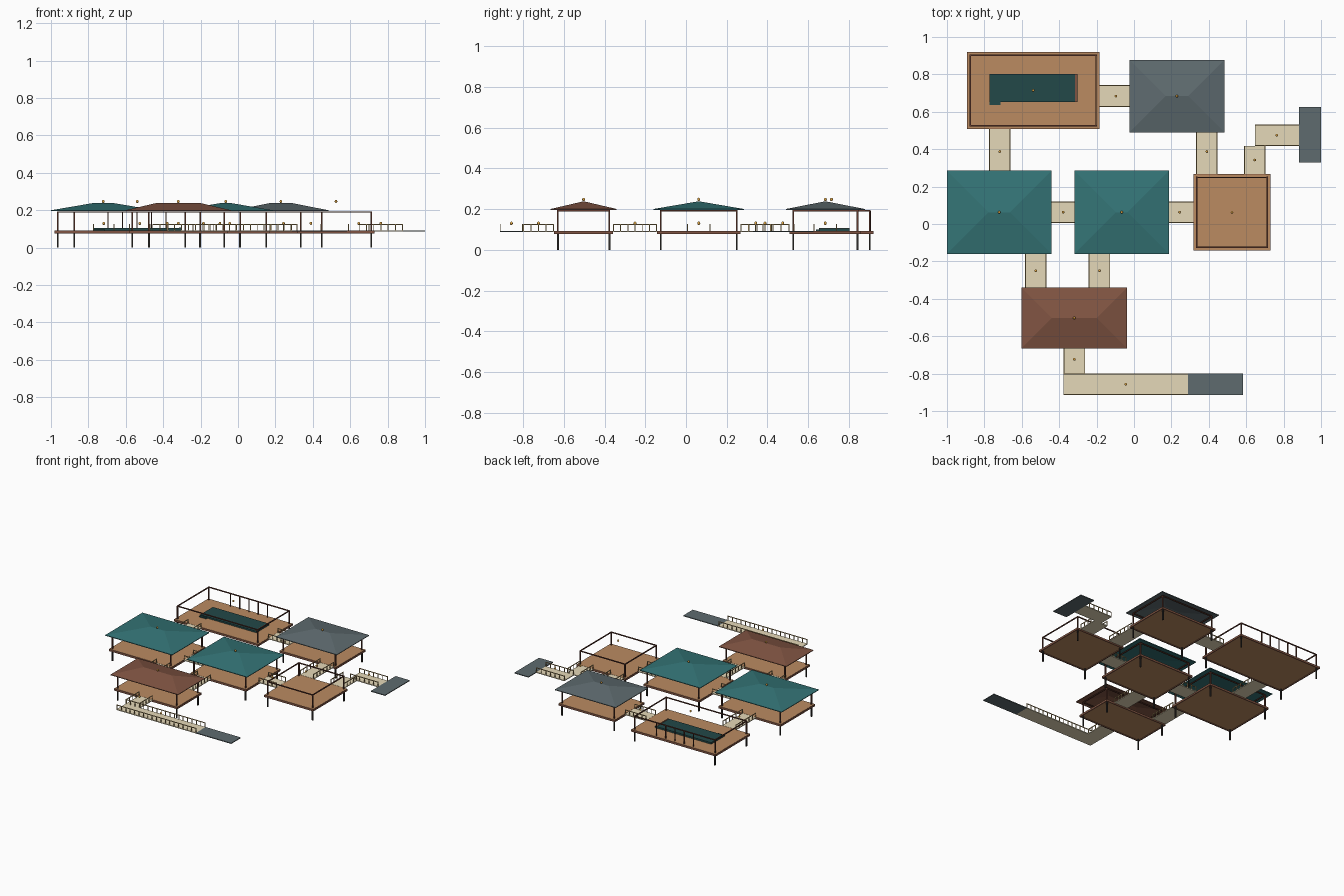
import bpy, bmesh
from mathutils import Matrix, Vector

if "Cube" in bpy.data.objects:
    bpy.data.objects.remove(bpy.data.objects["Cube"])


def material(name, rgb):
    lin = [((c / 255 + 0.055) / 1.055) ** 2.4 for c in rgb] + [1]
    m = bpy.data.materials.new(name)
    m.use_nodes = True
    m.diffuse_color = lin
    m.node_tree.nodes["Principled BSDF"].inputs["Base Color"].default_value = lin
    return m


TEAL = material("teal roof", (52, 116, 118))
RUST = material("red brown wood", (128, 84, 66))
SLATE = material("slate grey", (94, 107, 111))
PLANK = material("deck planks", (187, 139, 97))
BEAM = material("dark brown beam", (98, 58, 46))
STILT = material("charcoal stilt", (48, 45, 43))
WALK = material("pale walkway", (229, 217, 184))
RAIL = material("tan railing", (200, 172, 118))
POOL = material("deep green", (34, 72, 72))
GOLD = material("lamp gold", (232, 172, 72))

FLOOR = 0.093      # walking level
BEAM_Z = 0.19      # height of the top frame
RAIL_Z = 0.127     # height of the handrail


def finish(bm, name, mat):
    mesh = bpy.data.meshes.new(name)
    bm.normal_update()
    bm.to_mesh(mesh)
    bm.free()
    mesh.materials.append(mat)
    ob = bpy.data.objects.new(name, mesh)
    bpy.context.scene.collection.objects.link(ob)
    return ob


def add_box(bm, x0, x1, y0, y1, z0, z1):
    mid = Vector((x0 + x1, y0 + y1, z0 + z1)) / 2
    size = Matrix.Diagonal((x1 - x0, y1 - y0, z1 - z0, 1))
    bmesh.ops.create_cube(bm, size=1, matrix=Matrix.Translation(mid) @ size)


def boxes(name, mat, items):
    bm = bmesh.new()
    for it in items:
        add_box(bm, *it)
    return finish(bm, name, mat)


def ring(x0, x1, y0, y1, w, z0, z1):
    """Four bars around a rectangle, w wide, measured inwards."""
    return [(x0, x1, y0, y0 + w, z0, z1), (x0, x1, y1 - w, y1, z0, z1),
            (x0, x0 + w, y0 + w, y1 - w, z0, z1), (x1 - w, x1, y0 + w, y1 - w, z0, z1)]


def post(x, y, r, z0, z1):
    return (x - r, x + r, y - r, y + r, z0, z1)


def lamp(name, x, y, z):
    bm = bmesh.new()
    bmesh.ops.create_uvsphere(bm, u_segments=16, v_segments=10, radius=0.007,
                              matrix=Matrix.Translation((x, y, z)) @ Matrix.Diagonal((1, 1, 1.2, 1)))
    for f in bm.faces:
        f.smooth = True
    finish(bm, name + "_lamp", GOLD)


def hip_roof(name, mat, x0, x1, y0, y1):
    eave, top = 0.2, 0.238
    d = (y1 - y0) / 2
    ym = (y0 + y1) / 2
    bm = bmesh.new()
    a, b, c, e = [bm.verts.new((x, y, eave)) for x, y in ((x0, y0), (x1, y0), (x1, y1), (x0, y1))]
    r0, r1 = bm.verts.new((x0 + d, ym, top)), bm.verts.new((x1 - d, ym, top))
    for f in ((a, b, r1, r0), (b, c, r1), (c, e, r0, r1), (e, a, r0)):
        bm.faces.new(f)
    roof = finish(bm, name + "_roof", mat)
    shell = roof.modifiers.new("thickness", "SOLIDIFY")
    shell.thickness = 0.005
    shell.offset = -1


def pavilion(name, x0, x1, y0, y1, roof=None):
    """Platform on stilts; the rectangle runs through the corner posts."""
    g = 0.018
    rim = (x0 - g, x1 + g, y0 - g, y1 + g)
    boxes(name + "_deck", PLANK, [(rim[0] + 0.002, rim[1] - 0.002, rim[2] + 0.002, rim[3] - 0.002,
                                   0.082, FLOOR)])
    boxes(name + "_rim", RUST, ring(*rim, 0.008, 0.077, FLOOR - 0.001))
    corners = [(x, y) for x in (x0, x1) for y in (y0, y1)]
    boxes(name + "_stilts", STILT, [post(x, y, 0.0045, 0, 0.085) for x, y in corners])
    boxes(name + "_posts", BEAM, [post(x, y, 0.004, 0.085, BEAM_Z) for x, y in corners])
    boxes(name + "_top_frame", BEAM,
          ring(x0 - 0.0035, x1 + 0.0035, y0 - 0.0035, y1 + 0.0035, 0.007, BEAM_Z - 0.003, BEAM_Z + 0.004))
    if roof:
        o = 0.036
        hip_roof(name, roof, x0 - o, x1 + o, y0 - o, y1 + o)
    lamp(name, (x0 + x1) / 2, (y0 + y1) / 2, 0.247)


def walkway(name, x0, x1, y0, y1, along):
    """Thin slab with a railing down each long side."""
    boxes(name + "_slab", WALK, [(x0, x1, y0, y1, FLOOR - 0.006, FLOOR)])
    length = x1 - x0 if along == "x" else y1 - y0
    n = max(2, round(length / 0.038))
    w = 0.0023
    steps = [w + (length - 2 * w) * i / n for i in range(n + 1)]
    bars = []
    for side in (0, 1):
        if along == "x":
            y = (y0 + w, y1 - w)[side]
            bars.append((x0, x1, y - w, y + w, RAIL_Z - 0.005, RAIL_Z))
            bars += [post(x0 + s, y, w, FLOOR, RAIL_Z - 0.005) for s in steps]
        else:
            x = (x0 + w, x1 - w)[side]
            bars.append((x - w, x + w, y0, y1, RAIL_Z - 0.005, RAIL_Z))
            bars += [post(x, y0 + s, w, FLOOR, RAIL_Z - 0.005) for s in steps]
    boxes(name + "_railing", RAIL, bars)
    lamp(name, (x0 + x1) / 2, (y0 + y1) / 2, 0.13)


# Pavilions
pavilion("west_pavilion", -0.964, -0.476, -0.124, 0.249, TEAL)
pavilion("centre_pavilion", -0.282, 0.151, -0.124, 0.249, TEAL)
pavilion("north_pavilion", 0.011, 0.448, 0.526, 0.842, SLATE)
pavilion("south_pavilion", -0.566, -0.073, -0.629, -0.376, RUST)
pavilion("pool_terrace", -0.875, -0.203, 0.526, 0.902)
pavilion("east_terrace", 0.336, 0.712, -0.124, 0.249)

# Pool with its step and end strip, and the screen posts behind it
boxes("pool", POOL, [(-0.773, -0.303, 0.652, 0.803, FLOOR, 0.105)])
boxes("pool_step", POOL, [(-0.773, -0.715, 0.637, 0.652, FLOOR, 0.099)])
boxes("pool_end_strip", RUST, [(-0.315, -0.306, 0.653, 0.802, 0.105, 0.107)])
boxes("screen_posts", BEAM, [post(-0.54 + 0.0775 * i, 0.904, 0.003, FLOOR, BEAM_Z)
                             for i in range(-2, 3)])

# Walkways
walkway("pool_north_bridge", -0.185, -0.008, 0.625, 0.742, "x")
walkway("pool_west_bridge", -0.775, -0.66, 0.267, 0.508, "y")
walkway("north_east_bridge", 0.332, 0.447, 0.267, 0.508, "y")
walkway("west_centre_bridge", -0.458, -0.30, 0.006, 0.12, "x")
walkway("centre_east_bridge", 0.169, 0.318, 0.006, 0.12, "x")
walkway("west_south_bridge", -0.583, -0.468, -0.358, -0.142, "y")
walkway("centre_south_bridge", -0.242, -0.127, -0.358, -0.142, "y")
walkway("south_pier_start", -0.377, -0.261, -0.80, -0.647, "y")
walkway("south_pier", -0.377, 0.289, -0.914, -0.80, "x")
walkway("east_pier_start", 0.588, 0.703, 0.267, 0.417, "y")
walkway("east_pier", 0.646, 0.882, 0.417, 0.532, "x")

# Floating docks
boxes("south_dock", SLATE, [(0.289, 0.583, -0.914, -0.80, FLOOR - 0.006, FLOOR)])
boxes("east_dock", SLATE, [(0.882, 1.0, 0.33, 0.625, FLOOR - 0.006, FLOOR)])
